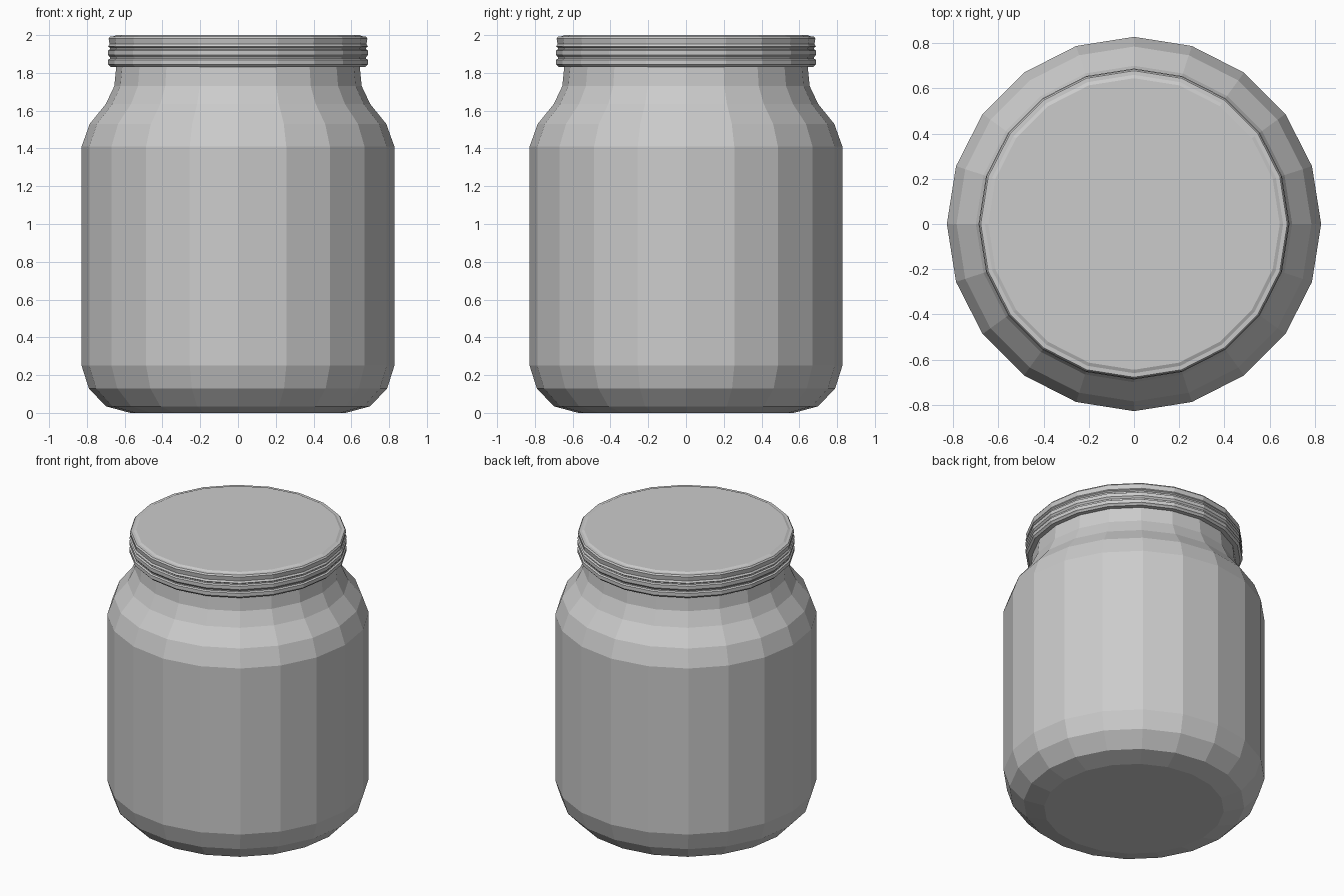
import bpy, bmesh
from math import cos, sin, tau

if "Cube" in bpy.data.objects:
    bpy.data.objects.remove(bpy.data.objects["Cube"])

SIDES = 20


def lathe(name, profile):
    """Revolve (radius, z) points around z and cap both ends."""
    bm = bmesh.new()
    rings = [[bm.verts.new((r * cos(tau * i / SIDES), r * sin(tau * i / SIDES), z))
              for i in range(SIDES)] for r, z in profile]
    for low, high in zip(rings, rings[1:]):
        for i in range(SIDES):
            j = (i + 1) % SIDES
            bm.faces.new((low[i], low[j], high[j], high[i]))
    bm.faces.new(rings[0][::-1])
    bm.faces.new(rings[-1])
    bmesh.ops.recalc_face_normals(bm, faces=bm.faces)
    mesh = bpy.data.meshes.new(name)
    bm.to_mesh(mesh)
    bm.free()
    obj = bpy.data.objects.new(name, mesh)
    bpy.context.collection.objects.link(obj)
    return obj


# Jar body: rounded base, straight wall, curved shoulder, neck
lathe("jar_body", [(0.57, 0), (0.70, 0.035), (0.79, 0.13), (0.828, 0.25),
                   (0.828, 1.41), (0.785, 1.53), (0.70, 1.635),
                   (0.655, 1.73), (0.645, 1.83), (0.645, 1.86)])

# Screw lid: ridged skirt with a rounded top rim
skirt = [(0.62, 1.832), (0.675, 1.832), (0.682, 1.84)]
for z in (1.875, 1.925):
    skirt += [(0.688, z - 0.03), (0.688, z - 0.006), (0.678, z), (0.678, z + 0.008)]
skirt += [(0.688, 1.94), (0.680, 1.952), (0.685, 1.982), (0.678, 1.992),
          (0.660, 1.993), (0.645, 2.0)]
lathe("lid", skirt)
